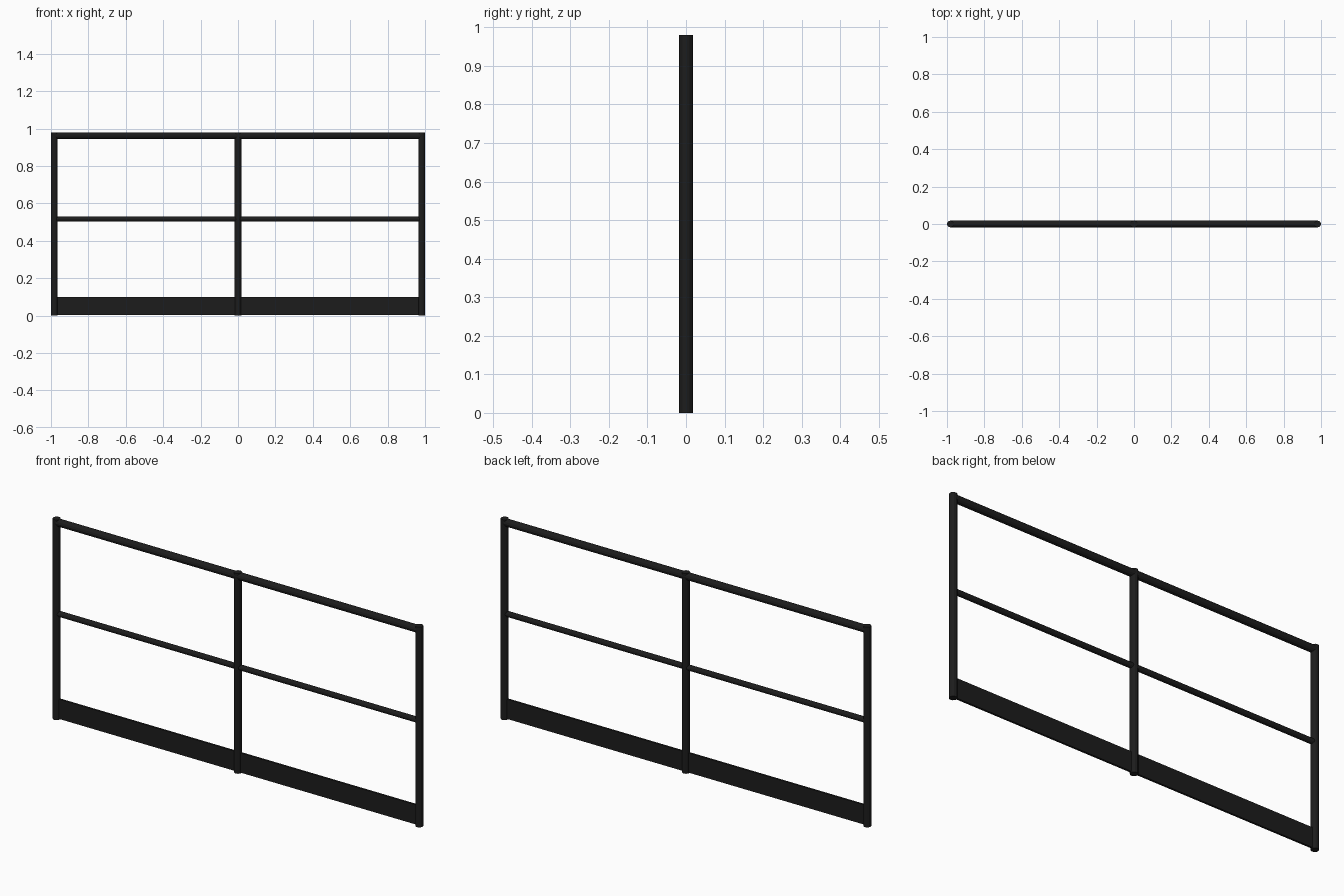
import bpy, math

if "Cube" in bpy.data.objects:
    bpy.data.objects.remove(bpy.data.objects["Cube"])

mat = bpy.data.materials.new("dark_metal")
mat.diffuse_color = (0.012, 0.012, 0.012, 1)
mat.use_nodes = True
mat.node_tree.nodes["Principled BSDF"].inputs["Base Color"].default_value = mat.diffuse_color

POST_R, RAIL_R, END_X, TOP = 0.018, 0.0135, 0.982, 0.98


def tube(name, radius, length, loc, along_x=False):
    rot = (0, math.pi / 2, 0) if along_x else (0, 0, 0)
    bpy.ops.mesh.primitive_cylinder_add(vertices=12, radius=radius, depth=length,
                                        location=loc, rotation=rot)
    obj = bpy.context.object
    obj.name = name
    obj.data.materials.append(mat)


# Upright posts
for name, x in (("left_post", -END_X), ("middle_post", 0), ("right_post", END_X)):
    tube(name, POST_R, TOP, (x, 0, TOP / 2))

# Handrail and mid rail
tube("top_rail", POST_R, 2 * END_X, (0, 0, TOP - POST_R), True)
tube("mid_rail", RAIL_R, 2 * END_X, (0, 0, 0.516), True)

# Toe boards between the posts
for name, s in (("left_toe_board", -1), ("right_toe_board", 1)):
    bpy.ops.mesh.primitive_cube_add(size=1, location=(s * END_X / 2, 0, 0.052))
    board = bpy.context.object
    board.name = name
    board.scale = (END_X - POST_R, 0.01, 0.096)
    board.data.materials.append(mat)
